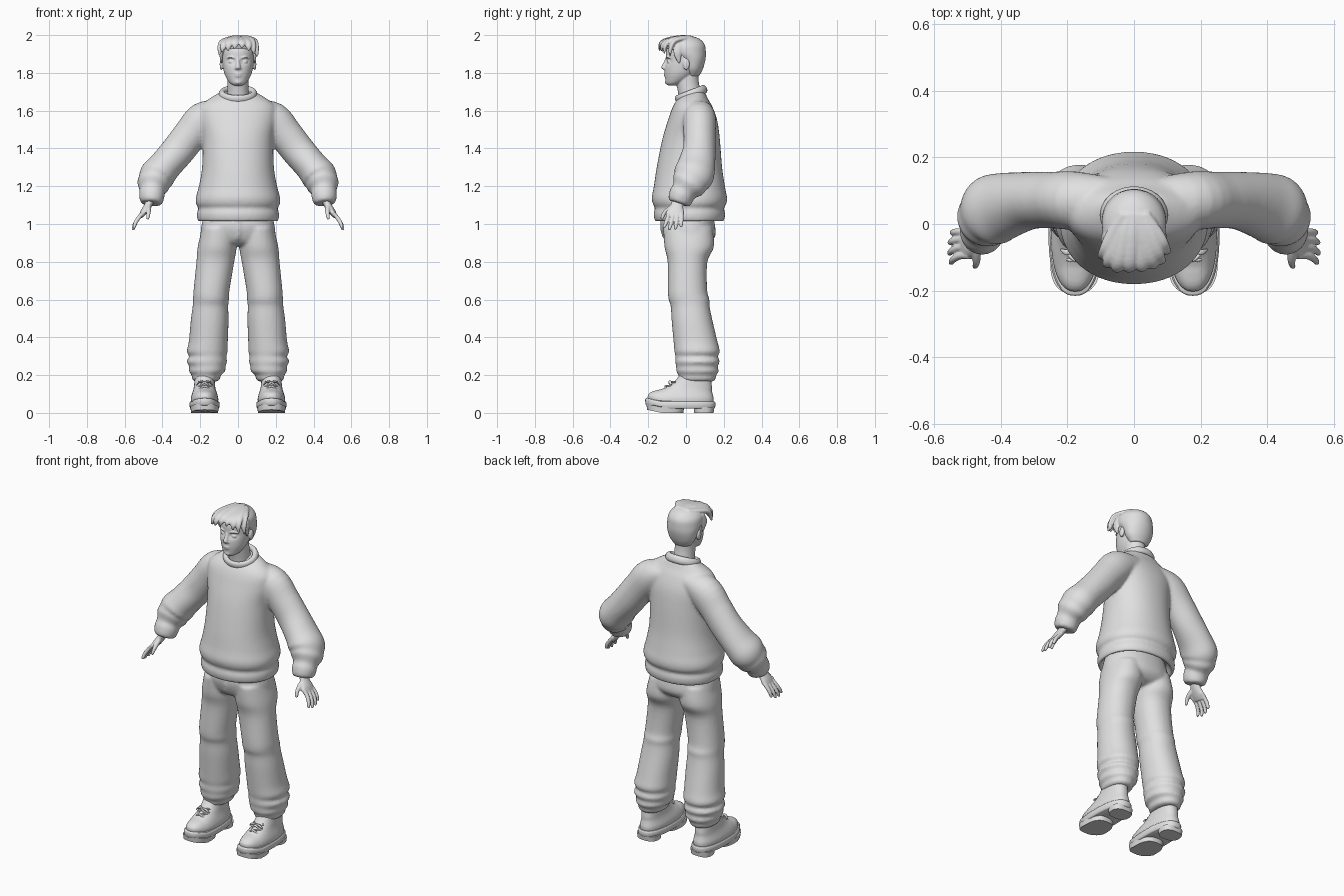
import bpy, bmesh, math, random
from mathutils import Vector, Matrix

random.seed(4)
grey = bpy.data.materials.new("light grey")
grey.diffuse_color = (0.75, 0.75, 0.75, 1)


def spline(pts, n):
    """Smooth path through points that also carry section radii."""
    out = []
    for i in range(len(pts) - 1):
        p = [pts[max(i - 1, 0)], pts[i], pts[i + 1], pts[min(i + 2, len(pts) - 1)]]
        for k in range(n):
            t = k / n
            out.append([0.5 * (2 * b + (c - a) * t + (2 * a - 5 * b + 4 * c - d) * t * t
                               + (3 * b - a - 3 * c + d) * t ** 3) for a, b, c, d in zip(*p)])
    return out + [list(pts[-1])]


def tube(bm, pts, flat=False, ref=(0, 1, 0), mirror=False, seg=32, n=4, power=2.0):
    """Loft closed sections (x, y, z, a, b); flat keeps every section horizontal."""
    made = []
    pts = spline(pts, n)
    for s in ((1, -1) if mirror else (1,)):
        rings = []
        for i, (x, y, z, a, b) in enumerate(pts):
            p, q = pts[max(i - 1, 0)], pts[min(i + 1, len(pts) - 1)]
            d = Vector((0, 0, 1)) if flat else (Vector(q[:3]) - Vector(p[:3])).normalized()
            v = Vector(ref)
            v = (v - v.dot(d) * d).normalized()
            u = d.cross(v)
            ring = []
            for k in range(seg):
                w = math.tau * k / seg
                c, e = math.cos(w), math.sin(w)
                c = math.copysign(abs(c) ** (2 / power), c)
                e = math.copysign(abs(e) ** (2 / power), e)
                co = Vector((x, y, z)) + u * c * max(a, .001) + v * e * max(b, .001)
                ring.append(bm.verts.new((s * co.x, co.y, co.z)))
            rings.append(ring)
            made += ring
        for r0, r1 in zip(rings, rings[1:]):
            for k in range(seg):
                bm.faces.new((r0[k], r0[k - 1], r1[k - 1], r1[k]))
        bm.faces.new(rings[0])
        bm.faces.new(rings[-1])
    return made


def ball(bm, loc, r, mirror=False):
    for s in ((1, -1) if mirror else (1,)):
        m = Matrix.LocRotScale(Vector((s * loc[0], loc[1], loc[2])), None, Vector(r))
        bmesh.ops.create_uvsphere(bm, u_segments=24, v_segments=14, radius=1, matrix=m)


def finish(bm, name, voxel=0, soften=3):
    """Turn the bmesh into an object; voxel fuses overlapping volumes."""
    bmesh.ops.recalc_face_normals(bm, faces=bm.faces)
    me = bpy.data.meshes.new(name)
    bm.to_mesh(me)
    bm.free()
    me.materials.append(grey)
    ob = bpy.data.objects.new(name, me)
    bpy.context.collection.objects.link(ob)
    for p in me.polygons:
        p.use_smooth = True
    if voxel:
        m = ob.modifiers.new("fuse", 'REMESH')
        m.mode, m.voxel_size, m.use_smooth_shade = 'VOXEL', voxel, True
        m = ob.modifiers.new("soften", 'SMOOTH')
        m.factor, m.iterations = 0.5, soften
    else:
        bpy.ops.object.select_all(action='DESELECT')
        bpy.context.view_layer.objects.active = ob
        ob.select_set(True)
        bpy.ops.object.shade_smooth_by_angle(angle=math.radians(40))
    return ob


# Sweater: body with ribbed hem, plus puffy sleeves with cuffs
bm = bmesh.new()
tube(bm, [(0, .055, 1.70, .09, .045), (0, .037, 1.665, .15, .078), (0, .035, 1.62, .20, .105),
          (0, .035, 1.55, .205, .13), (0, .027, 1.45, .188, .152), (0, .018, 1.30, .19, .173),
          (0, .018, 1.20, .207, .188), (0, .018, 1.14, .223, .199), (0, .019, 1.105, .222, .194),
          (0, .018, 1.085, .21, .182), (0, .018, 1.055, .217, .189), (0, .018, 1.022, .214, .184),
          (0, .017, 1.012, .204, .172), (0, .015, 1.03, .194, .158), (0, .015, 1.06, .18, .14)],
     flat=True, seg=64, power=2.15)
tube(bm, [(.08, .06, 1.60, .06, .08), (.178, .07, 1.555, .095, .088), (.25, .072, 1.475, .091, .085),
          (.316, .07, 1.391, .089, .087), (.385, .055, 1.31, .087, .10), (.427, .04, 1.258, .094, .108),
          (.442, .024, 1.228, .086, .096), (.449, .01, 1.205, .085, .092), (.455, -.01, 1.175, .066, .068),
          (.456, -.022, 1.155, .068, .068), (.458, -.034, 1.12, .061, .062),
          (.459, -.038, 1.108, .05, .05)], mirror=True, seg=40)
finish(bm, "sweater", .009, 4)

# Collar: tilted ribbed ring
bpy.ops.mesh.primitive_torus_add(major_segments=56, minor_segments=16, major_radius=.085,
                                 minor_radius=.017, location=(0, .027, 1.687), rotation=(.37, 0, 0))
collar = bpy.context.object
collar.name = "collar"
collar.scale = (1, .88, 1.35)
collar.data.materials.append(grey)
bpy.ops.object.shade_smooth_by_angle(angle=math.radians(60))

# Trousers: hips and two baggy legs with folds above the ankle bands
bm = bmesh.new()
tube(bm, [(0, .01, 1.08, .17, .125), (0, .01, 1.0, .192, .142), (0, .018, .94, .198, .138),
          (0, .015, .90, .19, .11), (0, .012, .885, .14, .07)], flat=True, seg=56, power=2.2)
tube(bm, [(.10, .01, .98, .09, .13), (.11, .017, .88, .103, .131), (.12, .008, .80, .10, .105),
          (.14, .008, .65, .095, .104), (.143, .016, .60, .095, .108), (.146, .022, .565, .094, .103),
          (.15, .032, .49, .10, .108), (.157, .05, .38, .103, .116), (.163, .059, .325, .108, .12),
          (.16, .056, .30, .098, .112), (.165, .061, .272, .107, .118), (.162, .058, .247, .096, .11),
          (.164, .061, .22, .096, .112), (.168, .06, .20, .077, .10), (.169, .06, .177, .073, .096),
          (.169, .06, .166, .056, .08)], flat=True, mirror=True, seg=40, power=2.15)
tube(bm, [(0, -.128, 1.03, .012, .008), (.004, -.127, .97, .013, .009), (0, -.112, .92, .008, .008)])
finish(bm, "trousers", .009, 3)

# Head: neck, skull with eye sockets, nose, lips, brows, eyes, ears
bm = bmesh.new()
skull = tube(bm, [(0, -.075, 1.733, .022, .02), (0, -.062, 1.745, .042, .044), (0, -.043, 1.77, .06, .067),
                  (0, -.029, 1.80, .073, .084), (0, -.017, 1.84, .081, .095), (0, -.009, 1.88, .085, .098),
                  (0, -.008, 1.92, .085, .096), (0, -.005, 1.96, .068, .078), (0, -.003, 1.982, .035, .04)],
             flat=True, seg=56)
for v in skull:
    if v.co.y < 0:
        r2 = ((abs(v.co.x) - .035) / .022) ** 2 + ((v.co.z - 1.861) / .015) ** 2
        v.co.y += .012 * math.exp(-r2)
tube(bm, [(0, .022, 1.60, .06, .058), (0, .02, 1.68, .058, .06), (0, .008, 1.75, .055, .06),
          (0, .005, 1.80, .055, .06)], flat=True)
tube(bm, [(0, -.098, 1.882, .008, .009), (0, -.109, 1.855, .010, .010), (0, -.118, 1.832, .013, .013),
          (0, -.116, 1.821, .013, .010), (0, -.108, 1.815, .008, .005)], flat=True)
ball(bm, (.012, -.110, 1.824), (.008, .009, .007), True)
ball(bm, (0, -.108, 1.793), (.022, .010, .0045))
ball(bm, (0, -.107, 1.783), (.019, .010, .005))
ball(bm, (0, -.100, 1.751), (.018, .012, .012))
ball(bm, (.035, -.088, 1.859), (.016, .012, .009), True)
tube(bm, [(.016, -.103, 1.878, .003, .004), (.036, -.099, 1.884, .005, .006), (.06, -.082, 1.878, .003, .004)],
     mirror=True, seg=16)
ball(bm, (.088, .002, 1.845), (.009, .018, .03), True)
finish(bm, "head", .004, 3)

# Hair: close cap with swept fringe locks and side locks
bm = bmesh.new()
tube(bm, [(0, .036, 1.783, .05, .034), (0, .036, 1.82, .077, .053), (0, .03, 1.87, .091, .073),
          (0, .008, 1.91, .097, .097), (0, -.003, 1.95, .092, .102), (0, -.008, 1.98, .065, .08),
          (0, -.008, 1.995, .03, .04)], flat=True, seg=48)
for x0, x1, y1, z1 in ((-.06, -.092, -.10, 1.895), (-.045, -.078, -.125, 1.91), (-.025, -.05, -.14, 1.915),
                       (-.005, -.015, -.14, 1.925), (.015, .022, -.138, 1.93), (.03, .055, -.13, 1.915),
                       (.05, .078, -.115, 1.90), (.065, .094, -.085, 1.885)):
    xm, h = x0 * .4 + x1 * .6, random.uniform(-.006, .006)
    top = 1.983 - abs(x0) * .25 + h
    tube(bm, [(x0 * .5, .03, 1.985, .012, .016), (x0, -.03, top + .008, .014, .024),
              (xm, y1 * .75, top - .006, .014, .024), (x1, y1 * .96, (top + z1) / 2, .011, .018),
              (x1 * 1.05 + h, y1, z1, .003, .004)], ref=(1, 0, 0), seg=20)
tube(bm, [(.08, -.03, 1.95, .02, .012), (.09, -.045, 1.91, .022, .01), (.088, -.04, 1.875, .014, .007),
          (.085, -.035, 1.85, .004, .004)], ref=(1, 0, 0), mirror=True, seg=20)
finish(bm, "hair", .0045, 2)

# Hands: palm, four fingers, thumb
bm = bmesh.new()
tube(bm, [(.455, -.033, 1.145, .022, .03), (.475, -.047, 1.10, .02, .033), (.498, -.055, 1.065, .018, .045),
          (.515, -.06, 1.04, .012, .042)], mirror=True)
for y0, y1, ext in ((-.095, -.116, .9), (-.07, -.088, 1.05), (-.046, -.056, 1.0), (-.023, -.026, .8)):
    tube(bm, [(.495, y0, 1.065, .012, .012), (.52, y0, 1.04, .011, .011),
              (.522 + .022 * ext, (y0 + y1) / 2, 1.04 - .035 * ext, .0105, .0105),
              (.522 + .031 * ext, y1, 1.04 - .064 * ext, .008, .008),
              (.522 + .032 * ext, y1, 1.04 - .069 * ext, .004, .004)], mirror=True, seg=16)
tube(bm, [(.475, -.055, 1.10, .014, .014), (.474, -.088, 1.08, .014, .014), (.474, -.115, 1.057, .011, .011),
          (.478, -.128, 1.03, .008, .008), (.479, -.130, 1.025, .004, .004)], ref=(1, 0, 0), mirror=True, seg=16)
finish(bm, "hands", .004, 2)


def toe_spring(verts):
    for v in verts:
        v.co.z += .22 * max(0, -.13 - v.co.y)


# Shoe uppers with ankle opening
C = .177
bm = bmesh.new()
toe_spring(tube(bm, [(C, -.028, .045, .07, .172), (C, -.028, .075, .073, .175), (C, -.022, .097, .068, .164),
                     (C, -.008, .115, .062, .146), (C, .014, .135, .057, .124), (C, .035, .165, .054, .099),
                     (C, .048, .20, .052, .083), (C, .05, .23, .045, .07)],
                flat=True, mirror=True, seg=40, power=2.3))
finish(bm, "shoe_uppers", .006, 2)

# Shoe soles: welt layer, forefoot tread and heel block
bm = bmesh.new()
toe_spring(tube(bm, [(C, -.03, .022, .073, .178), (C, -.03, .028, .078, .184), (C, -.03, .052, .08, .186),
                     (C, -.03, .06, .075, .181)], flat=True, mirror=True, seg=48, n=2, power=2.4))
for cy, rx, ry in ((-.11, .075, .10), (.095, .066, .055)):
    toe_spring(tube(bm, [(C, cy, 0, rx - .004, ry - .004), (C, cy, .03, rx, ry)],
                    flat=True, mirror=True, seg=40, n=1, power=2.6))
finish(bm, "shoe_soles")

# Laces crossing the instep, with a small bow
bm = bmesh.new()
rows = ((-.115, .128), (-.092, .143), (-.068, .165))
for (ya, za), (yb, zb) in zip(rows, rows[1:]):
    for s in (1, -1):
        tube(bm, [(C - .032 * s, ya + .012, za - .004, .005, .005),
                  (C, (ya + yb) / 2 - .006, (za + zb) / 2 + .006, .005, .005),
                  (C + .032 * s, yb + .012, zb - .002, .005, .005)], mirror=True, seg=10)
for s in (1, -1):
    tube(bm, [(C, -.078, .165, .004, .005), (C + .025 * s, -.085, .165, .005, .009),
              (C + .042 * s, -.078, .148, .003, .004)], mirror=True, seg=10)
finish(bm, "laces")
